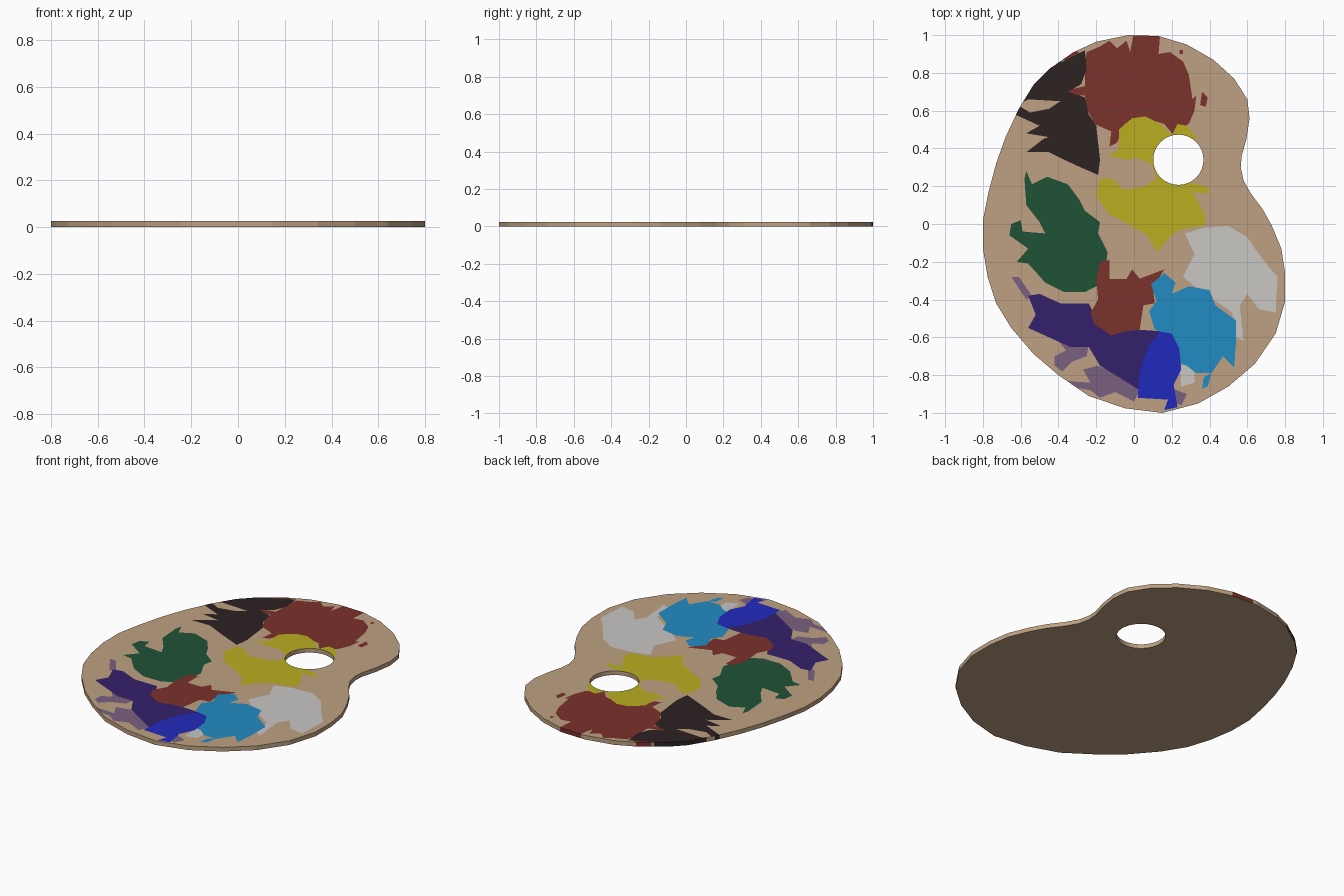
import bpy, bmesh, math
from mathutils import Vector
from mathutils.geometry import delaunay_2d_cdt

THICK = 0.025


def material(name, r, g, b):
    lin = [((c / 255 + 0.055) / 1.055) ** 2.4 for c in (r, g, b)]
    m = bpy.data.materials.new(name)
    m.diffuse_color = (*lin, 1)
    return m


COLOURS = ["wood", "red", "black", "yellow", "green", "purple", "mauve", "white", "sky_blue", "blue"]
RGB = [(190, 161, 130), (123, 50, 43), (45, 34, 34), (184, 174, 32), (32, 82, 54),
       (52, 33, 108), (122, 96, 128), (200, 199, 196), (34, 140, 195), (32, 42, 190)]

# Every shape is a flat loop; all are merged into one cut-up top surface
verts, loops, loop_colour = [], [], []


def add_loop(colour, pts):
    area = sum(a[0] * b[1] - b[0] * a[1] for a, b in zip(pts, pts[1:] + pts[:1]))
    if area < 0:
        pts = pts[::-1]
    start = len(verts)
    verts.extend(Vector(p) for p in pts)
    loops.append(list(range(start, len(verts))))
    loop_colour.append(COLOURS.index(colour))


# Board outline (loop 0) and thumb hole (loop 1)
add_loop("wood", [
    (-.03, 1), (.13, .995), (.28, .95), (.42, .87), (.53, .77), (.60, .66), (.612, .56), (.595, .45),
    (.57, .36), (.565, .30), (.58, .23), (.62, .16), (.68, .08), (.73, -.01), (.78, -.13), (.80, -.26),
    (.80, -.41), (.75, -.58), (.64, -.74), (.50, -.86), (.34, -.95), (.15, -1), (-.05, -.975),
    (-.24, -.91), (-.40, -.80), (-.53, -.69), (-.65, -.55), (-.73, -.42), (-.775, -.28), (-.80, -.13),
    (-.80, .02), (-.77, .17), (-.73, .32), (-.68, .46), (-.61, .61), (-.53, .74), (-.45, .82),
    (-.32, .91), (-.20, .965)])
add_loop("wood", [(.235 + .133 * math.cos(math.tau * i / 32), .34 + .133 * math.sin(math.tau * i / 32))
                  for i in range(32)])

# Paint smears, later ones lie over earlier ones
add_loop("red", [
    (-.26, .86), (-.25, .91), (-.18, .94), (-.13, .97), (-.09, .93), (-.04, .97), (-.02, .91), (0, 1.02),
    (.14, 1.02), (.13, .90), (.19, .91), (.26, .86), (.29, .79), (.31, .66), (.33, .68), (.32, .60),
    (.29, .53), (.26, .51), (.21, .47), (.16, .53), (.06, .56), (-.05, .53), (-.09, .43), (-.13, .41),
    (-.12, .49), (-.21, .53), (-.25, .61), (-.26, .68), (-.35, .68), (-.35, .71), (-.26, .73)])
add_loop("red", [(.35, .63), (.38, .62), (.39, .67), (.36, .70)])
add_loop("red", [(.24, .90), (.26, .90), (.26, .92), (.24, .92)])
add_loop("red", [(-.39, .87), (-.30, .86), (-.29, .91), (-.34, .92)])
add_loop("black", [
    (-.62, .63), (-.45, .86), (-.38, .86), (-.26, .92), (-.25, .82), (-.28, .74), (-.35, .70), (-.26, .67),
    (-.24, .58), (-.20, .52), (-.18, .34), (-.19, .26), (-.26, .29), (-.37, .34), (-.45, .38), (-.57, .38),
    (-.48, .45), (-.45, .46), (-.57, .48), (-.50, .52), (-.63, .58), (-.60, .62), (-.55, .59), (-.45, .61),
    (-.39, .65), (-.56, .66)])
add_loop("yellow", [
    (-.13, .36), (-.08, .40), (-.08, .50), (-.01, .56), (.06, .57), (.14, .53), (.20, .47), (.23, .53),
    (.28, .52), (.33, .46), (.30, .35), (.30, .22), (.40, .19), (.39, .16), (.31, .17), (.38, .04),
    (.37, -.01), (.24, -.03), (.19, -.07), (.12, -.15), (.07, -.06), (-.05, .01), (-.13, .05), (-.20, .15),
    (-.18, .24), (-.12, .24), (-.05, .18), (.06, .20), (.12, .24), (.10, .31), (.02, .35), (-.04, .34)])
add_loop("green", [
    (-.58, .24), (-.57, .28), (-.54, .21), (-.46, .25), (-.35, .21), (-.29, .13), (-.26, .07), (-.18, .01),
    (-.19, -.05), (-.14, -.15), (-.15, -.23), (-.18, -.32), (-.26, -.36), (-.37, -.36), (-.47, -.31),
    (-.56, -.21), (-.62, -.20), (-.56, -.13), (-.66, -.06), (-.65, 0), (-.60, .02), (-.59, -.04),
    (-.47, -.05), (-.50, .01), (-.57, .10)])
add_loop("mauve", [(-.65, -.28), (-.61, -.28), (-.54, -.38), (-.57, -.40)])
add_loop("mauve", [(-.40, -.62), (-.24, -.64), (-.25, -.70), (-.33, -.73), (-.38, -.78), (-.42, -.75),
                   (-.42, -.70), (-.36, -.67)])
add_loop("mauve", [(-.27, -.77), (-.19, -.75), (.04, -.86), (0, -.94), (-.10, -.89), (-.18, -.92),
                   (-.23, -.88), (-.35, -.86), (-.38, -.83), (-.23, -.84)])
add_loop("mauve", [(.20, -.87), (.28, -.90), (.25, -.96), (.20, -.94)])
add_loop("purple", [
    (-.56, -.38), (-.50, -.37), (-.39, -.42), (-.24, -.42), (-.20, -.50), (-.12, -.56), (.03, -.56),
    (.17, -.57), (.14, -.70), (.09, -.88), (.03, -.88), (-.05, -.83), (-.18, -.75), (-.24, -.65),
    (-.34, -.65), (-.45, -.60), (-.56, -.55), (-.52, -.48)])
add_loop("red", [
    (-.18, -.20), (-.13, -.19), (-.13, -.29), (-.04, -.29), (-.01, -.24), (.03, -.29), (.16, -.24),
    (.10, -.34), (.11, -.42), (.05, -.43), (.03, -.56), (-.05, -.57), (-.12, -.59), (-.21, -.53),
    (-.23, -.47), (-.19, -.40), (-.20, -.29)])
add_loop("white", [
    (.27, -.05), (.37, -.02), (.50, -.01), (.60, -.07), (.64, -.13), (.70, -.21), (.76, -.28), (.75, -.47),
    (.66, -.45), (.60, -.37), (.56, -.43), (.58, -.62), (.54, -.60), (.52, -.47), (.45, -.42), (.37, -.37),
    (.26, -.28), (.32, -.16)])
add_loop("white", [(.24, -.74), (.32, -.76), (.32, -.84), (.25, -.86)])
add_loop("sky_blue", [
    (.09, -.32), (.16, -.26), (.22, -.31), (.20, -.37), (.29, -.33), (.40, -.35), (.43, -.43), (.54, -.51),
    (.54, -.63), (.53, -.76), (.47, -.70), (.41, -.79), (.33, -.79), (.28, -.75), (.22, -.73), (.19, -.59),
    (.11, -.56), (.08, -.46), (.12, -.41)])
add_loop("sky_blue", [(.36, -.87), (.39, -.86), (.41, -.79), (.37, -.81)])
add_loop("blue", [
    (.02, -.92), (.03, -.78), (.08, -.64), (.14, -.57), (.20, -.58), (.24, -.66), (.25, -.77), (.21, -.85),
    (.23, -.97), (.16, -.985), (.18, -.93)])

# Merge the loops into triangles; keep those on the board and outside the hole
pts, _, tris, _, _, owners = delaunay_2d_cdt(verts, [], loops, 1, 1e-5)
bm = bmesh.new()
top = [bm.verts.new((p.x, p.y, THICK)) for p in pts]
bottom = [bm.verts.new((p.x, p.y, 0)) for p in pts]
edge_colour = {}
for tri, own in zip(tris, owners):
    if 0 not in own or 1 in own:
        continue
    tri = list(tri)
    a, b, c = (pts[i] for i in tri)
    if (b - a).cross(c - a) < 0:
        tri.reverse()
    colour = loop_colour[max(own)]
    bm.faces.new([top[i] for i in tri]).material_index = colour
    bm.faces.new([bottom[i] for i in reversed(tri)])
    for i, j in zip(tri, tri[1:] + tri[:1]):
        edge_colour[i, j] = colour

# Rim and hole walls; paint runs over the rim only at the far end
for (i, j), colour in edge_colour.items():
    if (j, i) not in edge_colour:
        wall = bm.faces.new((top[j], top[i], bottom[i], bottom[j]))
        wall.material_index = colour if pts[i].y > 0.56 else 0
bmesh.ops.delete(bm, geom=[v for v in bm.verts if not v.link_faces], context='VERTS')

mesh = bpy.data.meshes.new("palette_board")
bm.to_mesh(mesh)
bm.free()
for name, rgb in zip(COLOURS, RGB):
    mesh.materials.append(material(name, *rgb))
bpy.context.collection.objects.link(bpy.data.objects.new("palette_board", mesh))
